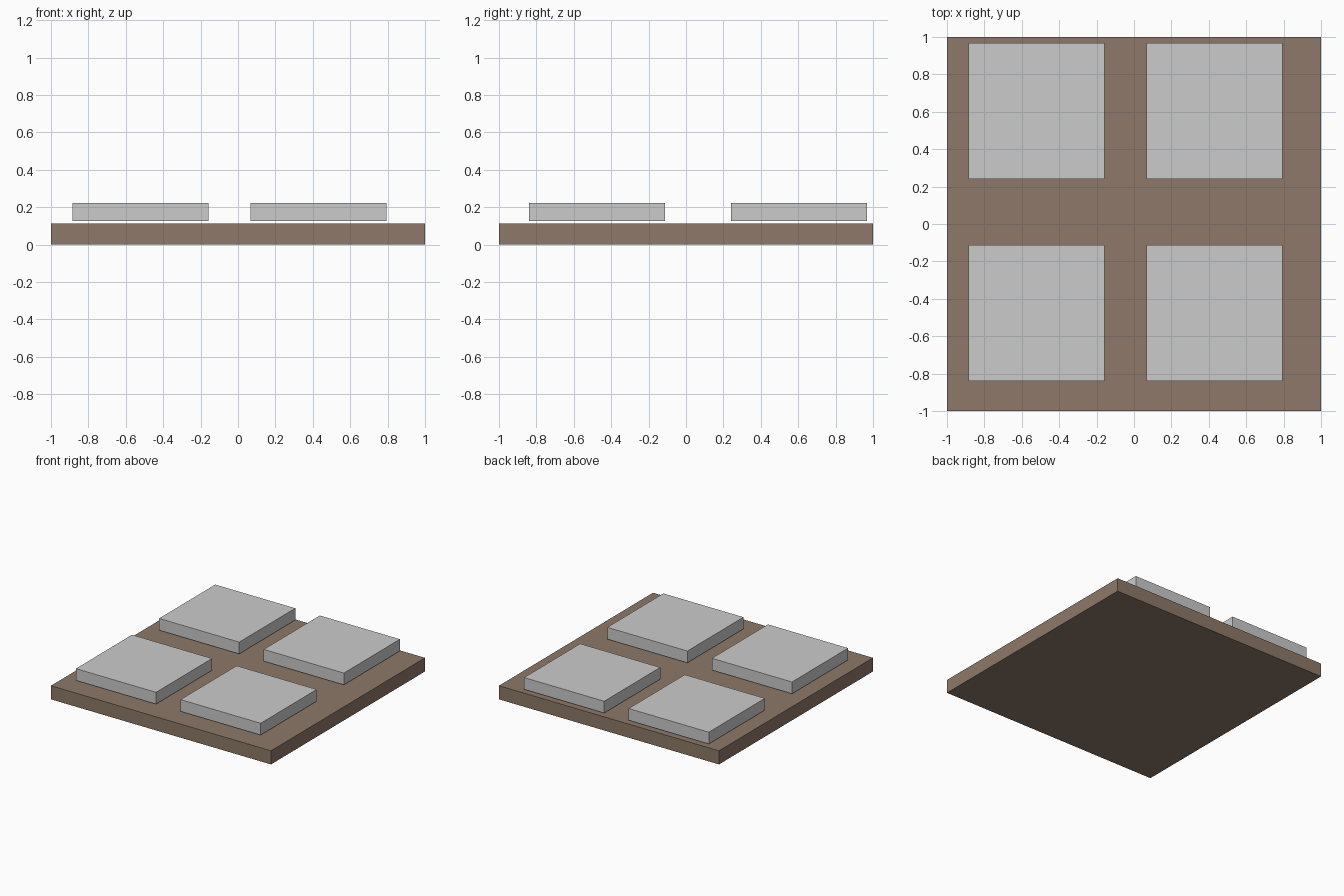
import bpy

if "Cube" in bpy.data.objects:
    bpy.data.objects.remove(bpy.data.objects["Cube"])


def box(name, x, y, z0, z1, size, material=None):
    bpy.ops.mesh.primitive_cube_add(size=1, location=(x, y, (z0 + z1) / 2))
    ob = bpy.context.object
    ob.name = name
    ob.scale = (size, size, z1 - z0)
    bpy.ops.object.transform_apply(location=False, rotation=False, scale=True)
    if material:
        ob.data.materials.append(material)
    return ob


brown = bpy.data.materials.new("brown_earth")
brown.diffuse_color = (0.27, 0.19, 0.14, 1)
brown.use_nodes = True
brown.node_tree.nodes["Principled BSDF"].inputs["Base Color"].default_value = brown.diffuse_color

# Square base plate
box("base_plate", 0, 0, 0, 0.112, 2, brown)

# Four paving slabs hovering just above the base
for row, y in (("front", -0.476), ("back", 0.604)):
    for side, x in (("left", -0.521), ("right", 0.43)):
        box(f"{row}_{side}_slab", x, y, 0.125, 0.222, 0.728)
